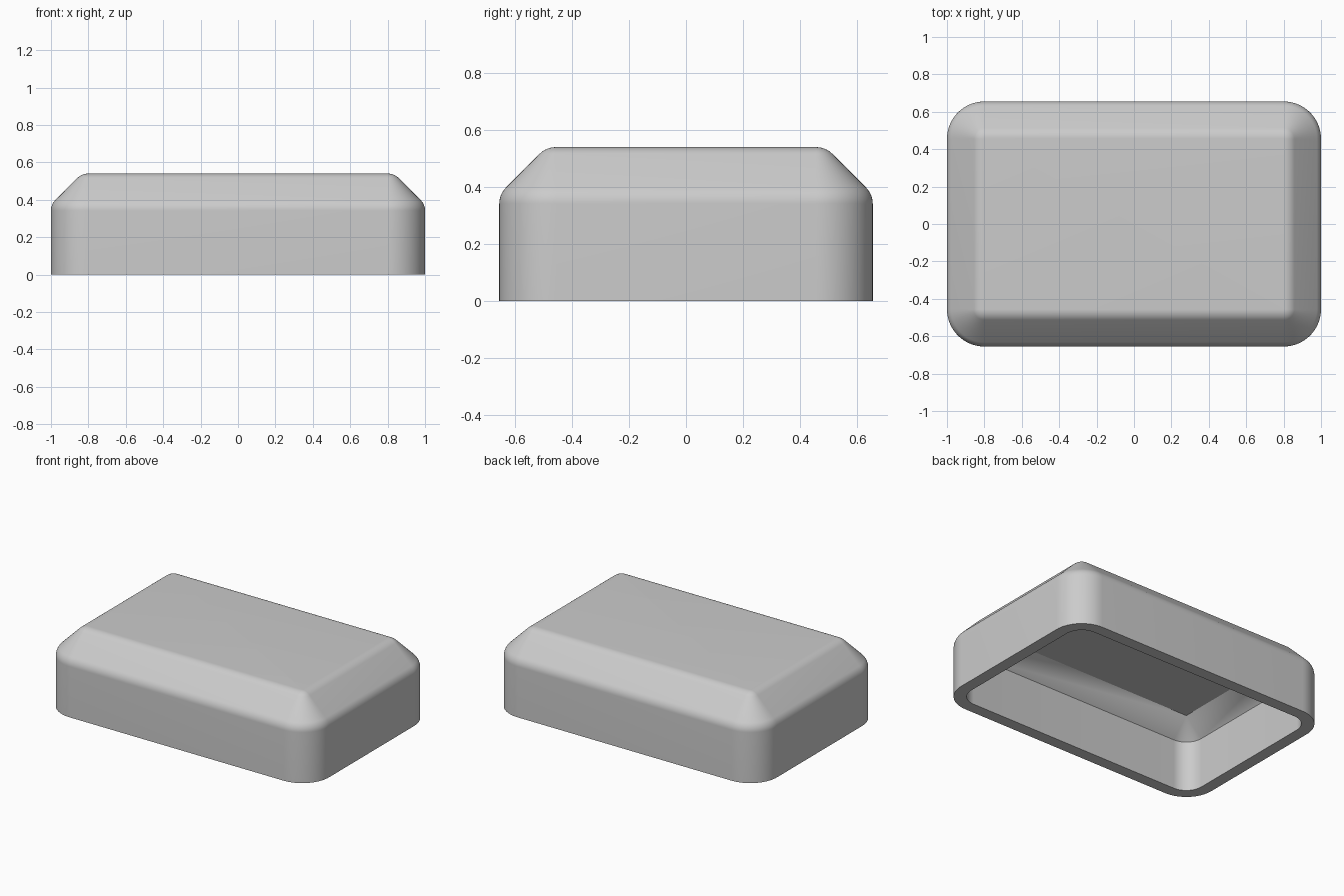
import bpy, bmesh
from math import cos, sin, tan, pi, radians

cube = bpy.data.objects.get("Cube")
if cube:
    bpy.data.objects.remove(cube, do_unlink=True)

HALF_X, HALF_Y, HEIGHT = 1.0, 0.655, 0.54
CORNER = 0.2        # plan corner radius
BEVEL = 0.165       # 45 degree slope around the top
FILLET = 0.08       # rounding of the slope's two edges
WALL = 0.08
STEPS = 8

grey = bpy.data.materials.new("plain grey")
grey.use_nodes = True
colour = (0.6, 0.6, 0.6, 1)
grey.diffuse_color = colour
grey.node_tree.nodes["Principled BSDF"].inputs["Base Color"].default_value = colour


def outer_profile():
    """Section as (inset, height) pairs, from the foot to the flat top."""
    t = FILLET * tan(pi / 8)
    angles = [i * pi / 4 / STEPS for i in range(STEPS + 1)]
    low = HEIGHT - BEVEL - t
    lower = [(FILLET * (1 - cos(a)), low + FILLET * sin(a)) for a in angles]
    upper = [(BEVEL + t - FILLET * sin(a), HEIGHT - FILLET * (1 - cos(a)))
             for a in reversed(angles)]
    return [(0, 0)] + lower + upper


def inner_profile():
    """Constant wall offset with crisp edges, listed from the foot up."""
    k = WALL * tan(pi / 8)
    return [(WALL, 0), (WALL, HEIGHT - BEVEL - k), (CORNER, HEIGHT - WALL)]


def ring(bm, inset, z):
    """Rounded rectangle loop, concentric with the outer outline."""
    r = CORNER - inset
    verts = []
    for q, (sx, sy) in enumerate([(1, 1), (-1, 1), (-1, -1), (1, -1)]):
        cx, cy = sx * (HALF_X - max(CORNER, inset)), sy * (HALF_Y - max(CORNER, inset))
        for i in range(2 * STEPS + 1):
            a = q * pi / 2 + i * pi / 4 / STEPS
            verts.append(bm.verts.new((cx + r * cos(a), cy + r * sin(a), z)))
    return verts


# Hollow shell: ceiling, inner wall, rim, outer wall, slope, top
bm = bmesh.new()
section = inner_profile()[::-1] + outer_profile()
loops = [ring(bm, d, z) for d, z in section]
for a, b in zip(loops, loops[1:]):
    for i in range(len(a)):
        j = (i + 1) % len(a)
        bm.faces.new((a[i], a[j], b[j], b[i]))
bm.faces.new(loops[0][::-1])
bm.faces.new(loops[-1])
bmesh.ops.remove_doubles(bm, verts=bm.verts, dist=0.0005)
bmesh.ops.recalc_face_normals(bm, faces=bm.faces)

mesh = bpy.data.meshes.new("hollow_cover")
bm.to_mesh(mesh)
bm.free()
mesh.materials.append(grey)
cover = bpy.data.objects.new("hollow_cover", mesh)
bpy.context.collection.objects.link(cover)

bpy.ops.object.select_all(action='DESELECT')
cover.select_set(True)
bpy.context.view_layer.objects.active = cover
bpy.ops.object.shade_smooth_by_angle(angle=radians(30))
